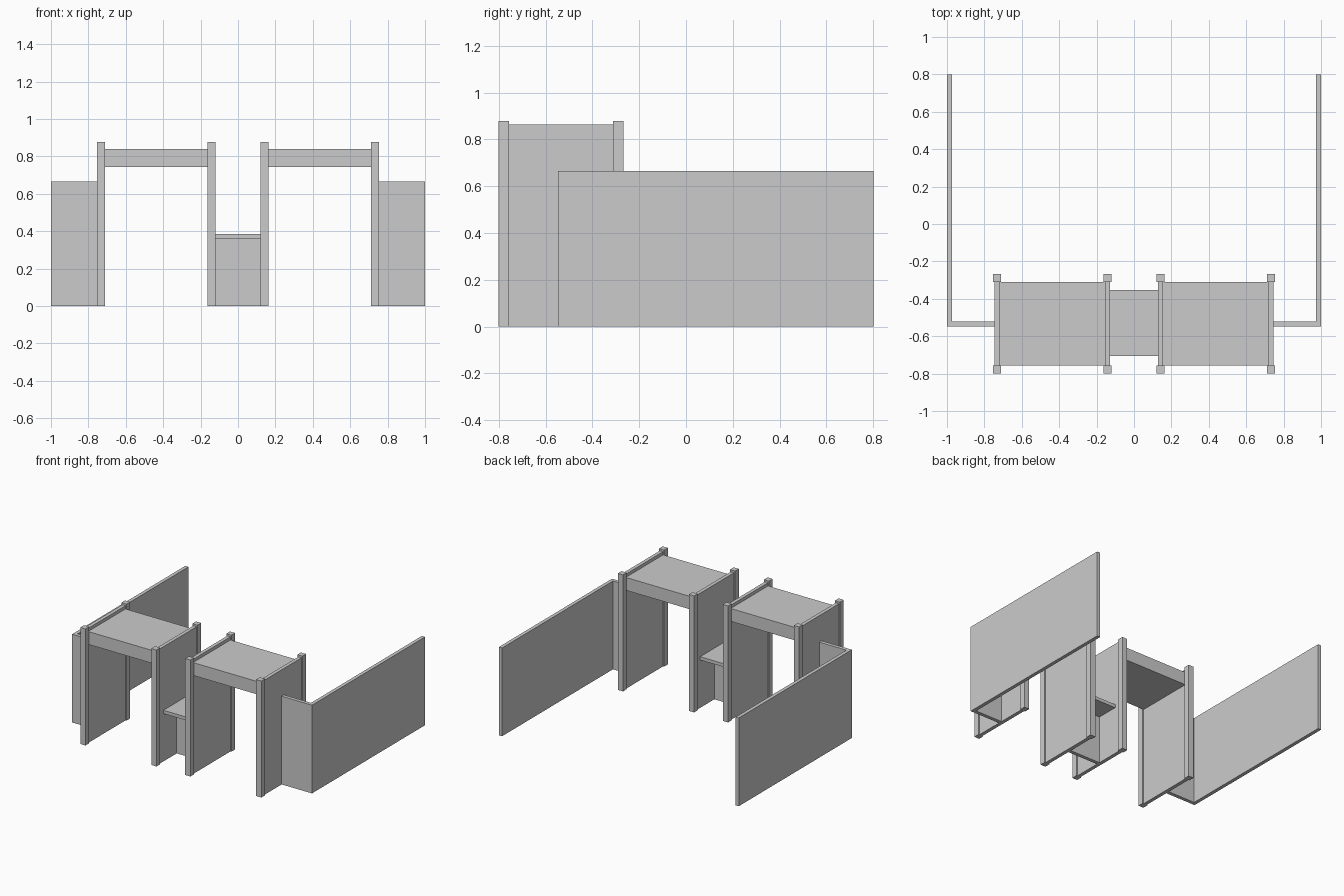
import bpy, bmesh
from mathutils import Vector

if "Cube" in bpy.data.objects:
    bpy.data.objects.remove(bpy.data.objects["Cube"])


def box(name, x, y, z):
    """Axis-aligned box from (min, max) ranges."""
    bm = bmesh.new()
    bmesh.ops.create_cube(bm, size=1)
    lo, hi = Vector((x[0], y[0], z[0])), Vector((x[1], y[1], z[1]))
    for v in bm.verts:
        v.co = Vector([(lo[i] + hi[i]) / 2 + v.co[i] * (hi[i] - lo[i]) for i in range(3)])
    mesh = bpy.data.meshes.new(name)
    bm.to_mesh(mesh)
    bm.free()
    ob = bpy.data.objects.new(name, mesh)
    bpy.context.collection.objects.link(ob)
    return ob


def pair(name, x, y, z):
    """Same box on the right and mirrored on the left."""
    box(name + "_right", x, y, z)
    box(name + "_left", (-x[1], -x[0]), y, z)


FRONT, BACK = (-0.8, -0.756), (-0.311, -0.267)
DEPTH = (FRONT[1], BACK[0])
RETURN_Y = (-0.547, -0.52)

# Gate frames: side panel between a front and a back post
for label, cx in (("inner", 0.1415), ("outer", 0.7335)):
    pair(f"{label}_front_post", (cx - 0.0215, cx + 0.0215), FRONT, (0, 0.878))
    pair(f"{label}_back_post", (cx - 0.0215, cx + 0.0215), BACK, (0, 0.878))
    pair(f"{label}_side_panel", (cx - 0.0135, cx + 0.0135), DEPTH, (0, 0.864))

# Roof slabs across each gateway
pair("gate_roof", (0.155, 0.72), DEPTH, (0.743, 0.84))

# Central counter and the wall below it
box("counter_top", (-0.128, 0.128), (-0.705, -0.352), (0.36, 0.385))
box("counter_wall", (-0.128, 0.128), RETURN_Y, (0, 0.36))

# Boundary walls: short front return and long side wall
pair("return_wall", (0.747, 0.973), RETURN_Y, (0, 0.665))
pair("side_wall", (0.973, 1.0), (RETURN_Y[0], 0.8), (0, 0.665))
